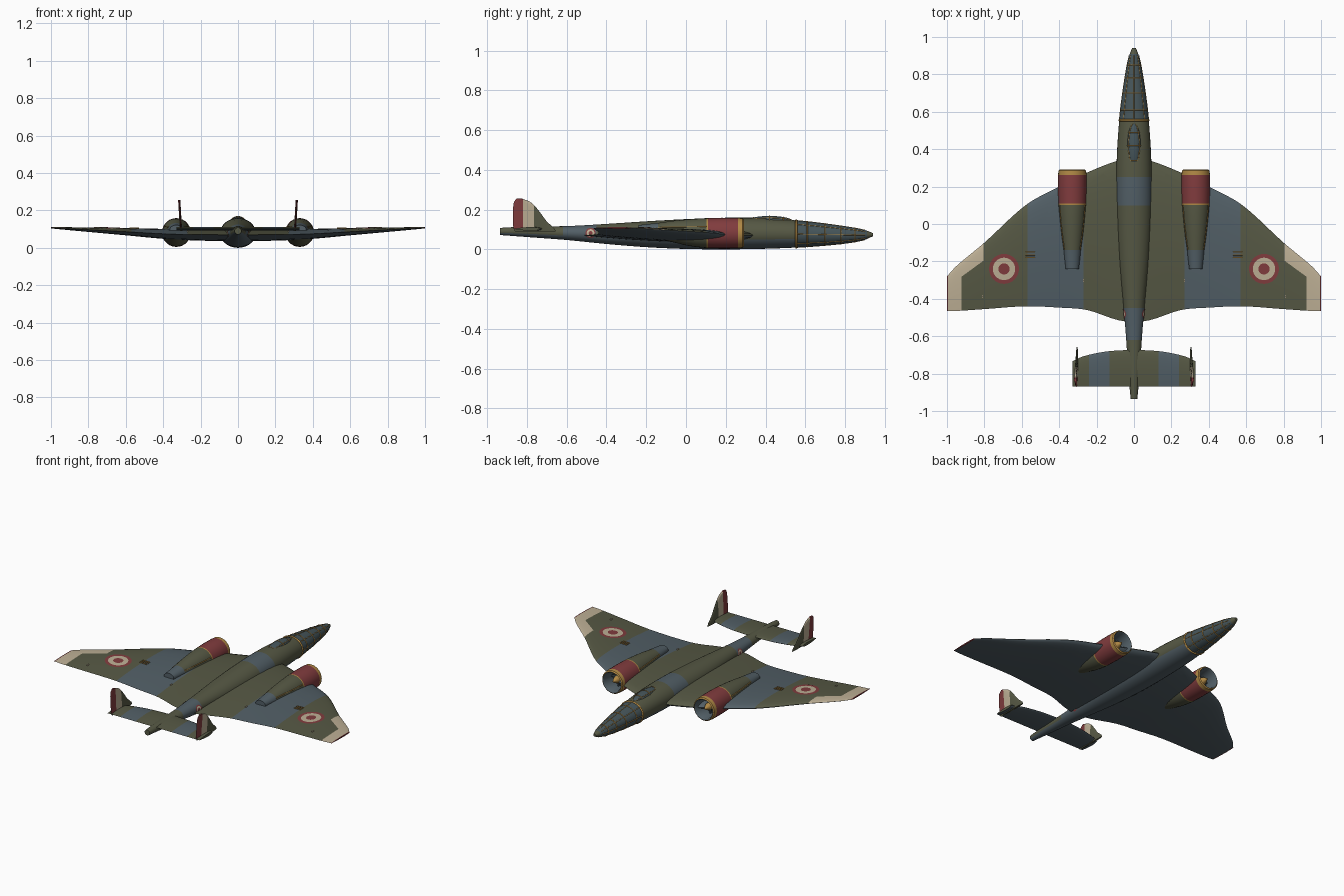
import bpy, bmesh, math
from math import sin, cos, pi, sqrt
from mathutils import Vector

cube = bpy.data.objects.get("Cube")
if cube:
    bpy.data.objects.remove(cube)

# Flat colours
PALETTE = {
    "olive_paint": (.093, .098, .058), "slate_paint": (.084, .114, .133),
    "dull_red": (.22, .045, .048), "gold_trim": (.44, .25, .06),
    "cream_paint": (.51, .43, .3), "glazing": (.061, .091, .102),
    "dark_metal": (.025, .03, .034)}
OLIVE, SLATE, RED, GOLD, CREAM, GLASS, DARK = range(len(PALETTE))
MATS = []
for label, rgb in PALETTE.items():
    m = bpy.data.materials.new(label)
    m.use_nodes = True
    m.diffuse_color = (*rgb, 1)
    bsdf = m.node_tree.nodes["Principled BSDF"]
    bsdf.inputs["Base Color"].default_value = (*rgb, 1)
    bsdf.inputs["Roughness"].default_value = .7
    MATS.append(m)


def add(name, data):
    ob = bpy.data.objects.new(name, data)
    bpy.context.scene.collection.objects.link(ob)
    return ob


def finish(name, bm, rule):
    """Colour faces by rule(centre, normal), smooth them and make the object."""
    bm.normal_update()
    for f in bm.faces:
        f.material_index = rule(f.calc_center_median(), f.normal)
        f.smooth = True
    for e in bm.edges:
        e.smooth = e.calc_face_angle(0) < .7
    me = bpy.data.meshes.new(name)
    bm.to_mesh(me)
    bm.free()
    for m in MATS:
        me.materials.append(m)
    return add(name, me)


def loft(name, rings, rule, cuts=()):
    """Skin closed rings of points, cap both ends, cut along planes."""
    bm = bmesh.new()
    rows = [[bm.verts.new(p) for p in ring] for ring in rings]
    for a, b in zip(rows, rows[1:]):
        for i in range(len(a)):
            bm.faces.new((a[i - 1], a[i], b[i], b[i - 1]))
    bm.faces.new(rows[0])
    bm.faces.new(rows[-1])
    bmesh.ops.recalc_face_normals(bm, faces=bm.faces[:])
    for co, no in cuts:
        bmesh.ops.bisect_plane(bm, geom=bm.verts[:] + bm.edges[:] + bm.faces[:],
                               plane_co=co, plane_no=no)
    return finish(name, bm, rule)


def tubes(name, paths, radius, mat, cyclic=False):
    cu = bpy.data.curves.new(name, "CURVE")
    cu.dimensions = "3D"
    cu.bevel_depth = radius
    cu.bevel_resolution = 1
    cu.use_fill_caps = True
    for path in paths:
        sp = cu.splines.new("POLY")
        sp.points.add(len(path) - 1)
        for pt, co in zip(sp.points, path):
            pt.co = (*co, 1)
        sp.use_cyclic_u = cyclic
    cu.materials.append(MATS[mat])
    return add(name, cu)


def interp(table, t, k=1):
    """Smooth interpolation of column k in a table sorted by column 0."""
    n = len(table) - 1
    t = min(max(t, table[0][0]), table[n][0])
    i = next(j for j in range(n) if t <= table[j + 1][0])

    def slope(j):
        a, b = table[max(j - 1, 0)], table[min(j + 1, n)]
        return (b[k] - a[k]) / (b[0] - a[0])
    a, b = table[i], table[i + 1]
    h = b[0] - a[0]
    u = (t - a[0]) / h
    return (a[k] * (1 + 2 * u) * (1 - u) ** 2 + b[k] * u * u * (3 - 2 * u)
            + h * slope(i) * u * (1 - u) ** 2 - h * slope(i + 1) * u * u * (1 - u))


def steps(a, b, n, extra=()):
    return sorted(set([a + (b - a) * i / n for i in range(n + 1)] + list(extra)))


def thickness(s):
    return 2.6 * sqrt(max(s, 0)) * (1 - s)


def foil(le, te, th, n=14):
    """Aerofoil outline as (chord position, offset) pairs."""
    ss = [(1 - cos(pi * i / n)) / 2 for i in range(n + 1)]
    up = [(le + (te - le) * s, th * thickness(s)) for s in reversed(ss)]
    return up + [(le + (te - le) * s, -th * thickness(s)) for s in ss[1:-1]]


def roundel(name, place, size):
    """Disc of three colours laid on a surface; place(u, v) gives the point."""
    bm = bmesh.new()
    n, bands = 32, 8
    rows = [[bm.verts.new(place(size * r / bands * cos(2 * pi * i / n),
                                size * r / bands * sin(2 * pi * i / n)))
             for i in range(n)] for r in range(1, bands + 1)]
    paint = [(bm.faces.new(rows[0]), RED)]
    for r in range(1, bands):
        for i in range(n):
            q = (rows[r - 1][i - 1], rows[r][i - 1], rows[r][i], rows[r - 1][i])
            paint.append((bm.faces.new(q), CREAM if 3 <= r < 6 else RED))
    bmesh.ops.recalc_face_normals(bm, faces=bm.faces[:])
    ob = finish(name, bm, lambda c, no: RED)
    for poly, (_, col) in zip(ob.data.polygons, paint):
        poly.material_index = col


SIDES = (("left", 1), ("right", -1))

# Fuselage: y, half width, bottom, top
BODY = [(-.935, .018, .072, .108), (-.8, .03, .062, .115), (-.6, .043, .047, .117),
        (-.4, .06, .027, .128), (-.2, .08, .011, .141), (0, .092, .002, .152),
        (.2, .095, 0, .159), (.4, .09, .003, .157), (.6, .074, .012, .141),
        (.8, .046, .03, .115), (.9, .026, .048, .097), (.94, .01, .066, .082)]


def body(y, a, grow=0):
    w, lo, hi = (interp(BODY, y, k) for k in (1, 2, 3))
    return Vector(((w + grow) * cos(a), y, (lo + hi) / 2 + ((hi - lo) / 2 + grow) * sin(a)))


def circle(n):
    return [2 * pi * i / n for i in range(n)]


def body_rule(c, n):
    if c.y > .55:
        return OLIVE if c.y > .91 else GLASS
    if n.z < -.4 or .1 < c.y < .25 or -.62 < c.y < -.45:
        return SLATE
    return OLIVE


loft("fuselage", [[body(y, a) for a in circle(32)]
                  for y in steps(-.935, .94, 50, (-.62, -.45, .1, .25, .55, .91))], body_rule)

# Nose glazing frames
tubes("nose_frame_hoops", [[body(y, a) for a in circle(32)] for y in (.61, .7, .78, .85)],
      .003, GOLD, True)
tubes("nose_rear_hoop", [[body(.555, a) for a in circle(32)]], .006, GOLD, True)
tubes("nose_frame_bars", [[body(y, a * pi / 4) for y in steps(.555, .9, 12)]
                          for a in range(8)], .002, GOLD)


# Cockpit canopy
def canopy(y, a):
    r = sqrt(max(1 - ((y - .42) / .12) ** 2, .002))
    return Vector((.037 * r * cos(a), y, .14 + .028 * r * sin(a)))


loft("canopy", [[canopy(.42 - .12 * cos(pi * i / 16), a) for a in circle(20)]
                for i in range(17)], lambda c, n: GLASS)
tubes("canopy_frames", [[canopy(y, pi * i / 12) for i in range(13)]
                        for y in (.34, .42, .49)], .0025, GOLD)
tubes("canopy_sill", [[canopy(.42 - .12 * cos(pi * i / 16), a) for i in range(17)]
                      for a in (.7, pi - .7)], .002, GOLD)

# Wing: span position, leading edge, trailing edge, mid height, half thickness
WING = [(0, .36, -.53, .07, .035), (.1, .335, -.51, .07, .034), (.25, .275, -.46, .071, .031),
        (.4, .2, -.447, .075, .027), (.58, .1, -.44, .085, .02), (.8, -.1, -.455, .097, .012),
        (.95, -.225, -.465, .105, .006), (1, -.28, -.465, .108, .004)]


def wing_top(x, y, lift=.003):
    le, te, mid, th = (interp(WING, abs(x), k) for k in (1, 2, 3, 4))
    s = min(max((le - y) / (le - te), 0), 1)
    return Vector((x, y, mid + th * thickness(s) + lift))


def wing_rule(c, n):
    x = abs(c.x)
    if x > .994:
        return RED
    if n.z < 0:
        return SLATE
    if x > .922 or (x > .805 and c.y + .2 > -.73 * (x - .81)):
        return CREAM
    return SLATE if .27 < x < .57 else OLIVE


half = steps(0, 1, 24, (.27, .57, .805, .922, .994))
sections = []
for x in [-v for v in reversed(half[1:])] + half:
    le, te, mid, th = (interp(WING, abs(x), k) for k in (1, 2, 3, 4))
    sections.append([(x, c, mid + d) for c, d in foil(le, te, th)])
loft("wing", sections, wing_rule,
     [((s * .81, -.2, 0), (s * .73, 1, 0)) for _, s in SIDES])

# Tailplane
TAIL = [(0, -.672), (.15, -.682), (.28, -.71), (.33, -.735)]
sections = [[(x, c, .103 + d) for c, d in foil(interp(TAIL, abs(x)), -.87, .009)]
            for x in steps(-.33, .33, 22, (-.24, -.13, .13, .24))]
loft("tailplane", sections,
     lambda c, n: SLATE if n.z < 0 or .13 < abs(c.x) < .24 else OLIVE)

# Fins: height, leading edge, trailing edge
FIN = [(.09, -.655, -.86), (.105, -.662, -.868), (.14, -.7, -.87), (.2, -.745, -.87),
       (.24, -.785, -.865), (.255, -.825, -.852)]


def fin_rule(c, n):
    if c.z < .105 or c.y > -.765:
        return OLIVE
    return RED if c.y < -.82 else CREAM


# Nacelle: y, half width, bottom, top, running from inside the intake to the tail
NACELLE = [(.2, .058, .024, .14), (.28, .06, .022, .142), (.291, .067, .015, .149),
           (.285, .074, .008, .156), (.262, .076, .006, .158), (.18, .077, .005, .159),
           (.11, .075, .007, .157), (.102, .075, .007, .157), (.05, .071, .012, .154),
           (0, .066, .02, .15), (-.07, .057, .037, .143), (-.14, .046, .055, .133),
           (-.24, .035, .075, .122)]


def nacelle_rule(c, n):
    if c.y > .19 and (n.y > .9 or n.dot(Vector((c.x - math.copysign(.33, c.x), 0, c.z - .082))) < 0):
        return DARK if c.y < .22 else SLATE
    if c.y > .262 or .102 < c.y < .11:
        return GOLD
    if c.y > .11:
        return RED
    return OLIVE if c.y > -.14 else SLATE


for side, s in SIDES:
    sections = [[(s * (.305 + (z - .1) * .06) + d, c, z) for c, d in
                 foil(interp(FIN, z), interp(FIN, z, 2), .006)]
                for z in steps(.09, .255, 12, (.105,))]
    loft(side + "_fin", sections, fin_rule, [((0, y, 0), (0, 1, 0)) for y in (-.82, -.765)])

    def shell(row, a):
        y, w, lo, hi = row
        return Vector((s * .33 + w * cos(a), y, (lo + hi) / 2 + (hi - lo) / 2 * sin(a)))
    loft(side + "_nacelle", [[shell(r, a) for a in circle(28)] for r in NACELLE], nacelle_rule)
    tubes(side + "_nacelle_trim", [[shell(r, a) for r in NACELLE[7:12]]
                                   for a in (.45, pi - .45)], .0025, GOLD)

    # Engine inside the cowling
    hub = Vector((s * .33, .21, .082))
    tubes(side + "_engine_spokes",
          [[hub, hub + .058 * Vector((cos(a), 0, sin(a)))] for a in circle(9)], .005, SLATE)
    loft(side + "_engine_hub", [[hub + Vector((r * cos(a), y, r * sin(a))) for a in circle(16)]
                                for y, r in ((-.01, .025), (.03, .023), (.05, .014), (.07, .003))],
         lambda c, n: GOLD if c.y > .24 else OLIVE)

    # Markings and small fittings
    roundel(side + "_wing_roundel", lambda u, v: wing_top(s * .695 + u, -.24 + v), .08)

    def on_body(u, v):
        y, z = -.48 + u, .082 + v
        w, lo, hi = (interp(BODY, y, k) for k in (1, 2, 3))
        t = (2 * z - lo - hi) / (hi - lo)
        return (s * (w * sqrt(max(1 - t * t, 0)) + .003), y, z)
    roundel(side + "_body_roundel", on_body, .026)
    tubes(side + "_wing_vents", [[wing_top(s * x, y) for x in (.53, .58)]
                                 for y in (-.15, -.165, -.18)], .003, GOLD)
    tubes(side + "_wing_fittings", [[wing_top(s * x, y), wing_top(s * x, y - .015)]
                                    for x, y in ((.27, -.295), (.81, -.38))], .004, CREAM)
